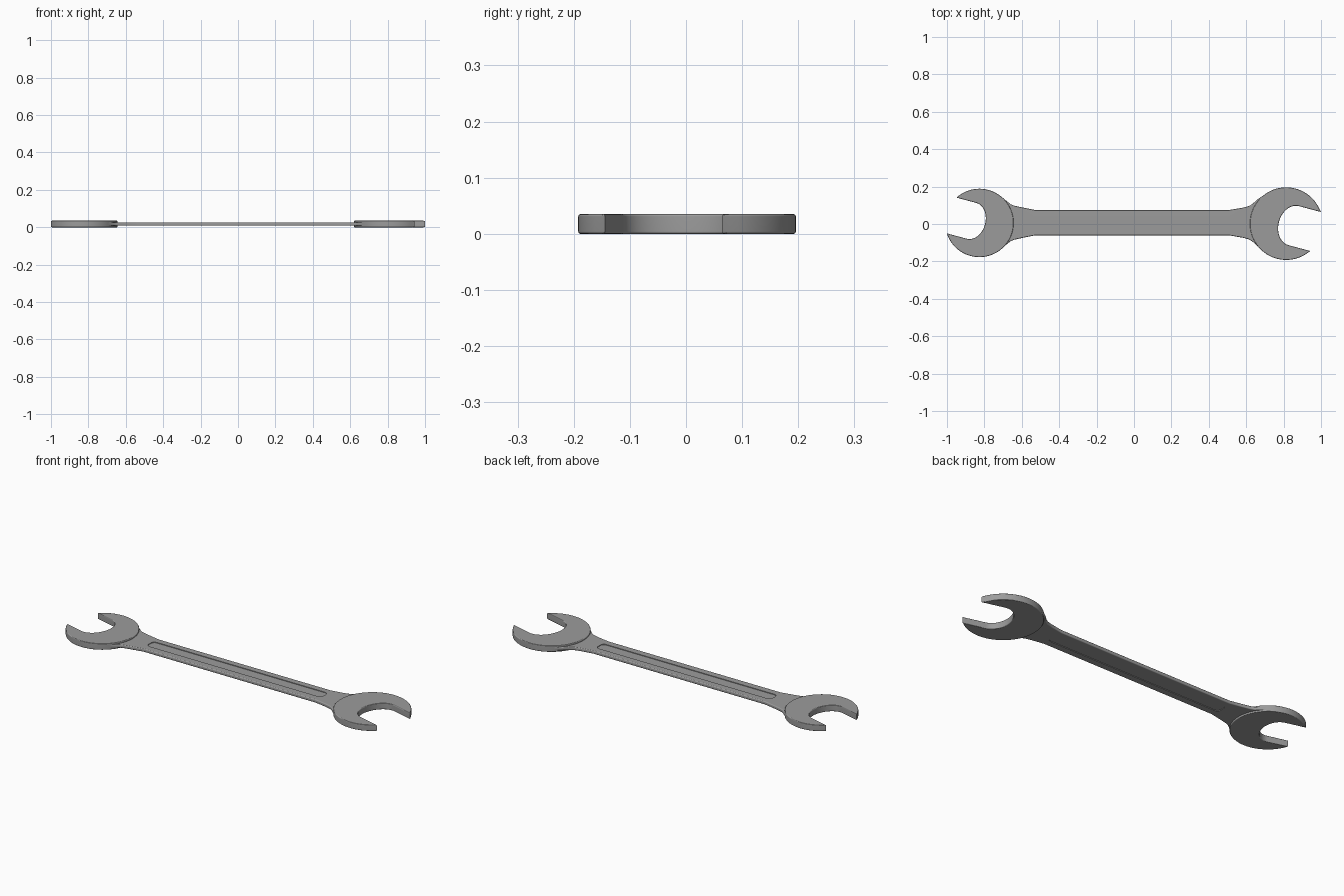
import bpy, bmesh
from math import sin, cos, pi, atan2, hypot, radians

if "Cube" in bpy.data.objects:
    bpy.data.objects.remove(bpy.data.objects["Cube"])

CY = 0.007          # centre line of the handle in y
MID = 0.0175        # mid height of the wrench


def prism(name, pts, z0, z1, bevel=0.0, segs=3):
    """Extrude a 2D outline and round its top and bottom rims."""
    bm = bmesh.new()
    face = bm.faces.new([bm.verts.new((x, y, z0)) for x, y in pts])
    ext = bmesh.ops.extrude_face_region(bm, geom=[face])
    top = [v for v in ext["geom"] if isinstance(v, bmesh.types.BMVert)]
    bmesh.ops.translate(bm, verts=top, vec=(0, 0, z1 - z0))
    bmesh.ops.recalc_face_normals(bm, faces=bm.faces)
    if bevel:
        rims = [e for e in bm.edges if abs(e.verts[0].co.z - e.verts[1].co.z) < 1e-6]
        bmesh.ops.bevel(bm, geom=rims, offset=bevel, segments=segs, profile=0.5,
                        affect='EDGES', clamp_overlap=True)
    mesh = bpy.data.meshes.new(name)
    bm.to_mesh(mesh)
    bm.free()
    obj = bpy.data.objects.new(name, mesh)
    bpy.context.collection.objects.link(obj)
    return obj


def jaw_outline(cx, cy, angle, radius, lean, tip, half, start, floor):
    """Round head with an open slot pointing along the given angle."""
    a0 = atan2(half, tip)
    pts = []
    n = 64
    for i in range(n + 1):
        a = a0 + (2 * pi - 2 * a0) * i / n
        r = hypot(tip, half) if i in (0, n) else radius + lean * cos(a)
        pts.append((r * cos(a), r * sin(a)))
    for i in range(25):
        a = -pi / 2 + pi * i / 24
        pts.append((start - (start - floor) * cos(a), half * sin(a)))
    c, s = cos(angle), sin(angle)
    return [(cx + u * c - v * s, cy + u * s + v * c) for u, v in pts]


def rounded_bar(x0, x1, y0, y1, r):
    pts = []
    for cx, cy, a in ((x1 - r, y1 - r, 0), (x0 + r, y1 - r, 90),
                      (x0 + r, y0 + r, 180), (x1 - r, y0 + r, 270)):
        pts += [(cx + r * cos(radians(a + t * 15)), cy + r * sin(radians(a + t * 15)))
                for t in range(7)]
    return pts


def combine(target, other, operation):
    other.hide_render = True
    mod = target.modifiers.new(operation.lower(), 'BOOLEAN')
    mod.operation = operation
    mod.solver = 'EXACT'
    mod.object = other
    bpy.context.view_layer.objects.active = target
    bpy.ops.object.modifier_apply(modifier=mod.name)
    bpy.data.objects.remove(other)


# Handle with flared necks running into both heads
half_profile = [(-0.72, 0.135), (-0.70, 0.132), (-0.68, 0.115), (-0.66, 0.099),
                (-0.64, 0.091), (-0.60, 0.082), (-0.53, 0.068),
                (0.51, 0.068), (0.58, 0.080), (0.615, 0.089), (0.635, 0.102),
                (0.66, 0.125), (0.69, 0.145), (0.72, 0.145)]
outline = [(x, CY - w) for x, w in half_profile]
outline += [(x, CY + w) for x, w in reversed(half_profile)]
wrench = prism("double_ended_wrench", outline, MID - 0.009, MID + 0.009, 0.005)

# Shallow groove on both faces of the handle
for side in (-1, 1):
    a, b = sorted((MID + side * 0.0055, MID + side * 0.03))
    cutter = prism("groove_cutter", rounded_bar(-0.54, 0.52, -0.022, 0.038, 0.02), a, b)
    combine(wrench, cutter, 'DIFFERENCE')

# Small head on the left, larger head on the right
small = jaw_outline(-0.82, 0.004, radians(165), 0.1828, 0.0068, 0.16, 0.099, 0.05, -0.024)
large = jaw_outline(0.81, 0.003, radians(-15), 0.194, 0.004, 0.1675, 0.108, 0.045, -0.036)
for name, pts in (("small_jaw", small), ("large_jaw", large)):
    combine(wrench, prism(name, pts, 0.0, 2 * MID, 0.004), 'UNION')

# Dark grey steel
steel = bpy.data.materials.new("dark_steel")
steel.diffuse_color = (0.33, 0.33, 0.33, 1)
steel.use_nodes = True
steel.node_tree.nodes["Principled BSDF"].inputs["Base Color"].default_value = steel.diffuse_color
wrench.data.materials.clear()
wrench.data.materials.append(steel)
for poly in wrench.data.polygons:
    poly.material_index = 0

# Smooth shading with crisp edges and flat broad faces
bpy.ops.object.select_all(action='DESELECT')
wrench.select_set(True)
bpy.context.view_layer.objects.active = wrench
bpy.ops.object.shade_smooth_by_angle(angle=radians(40))
flat = wrench.modifiers.new("flat_faces", 'WEIGHTED_NORMAL')
flat.keep_sharp = True
